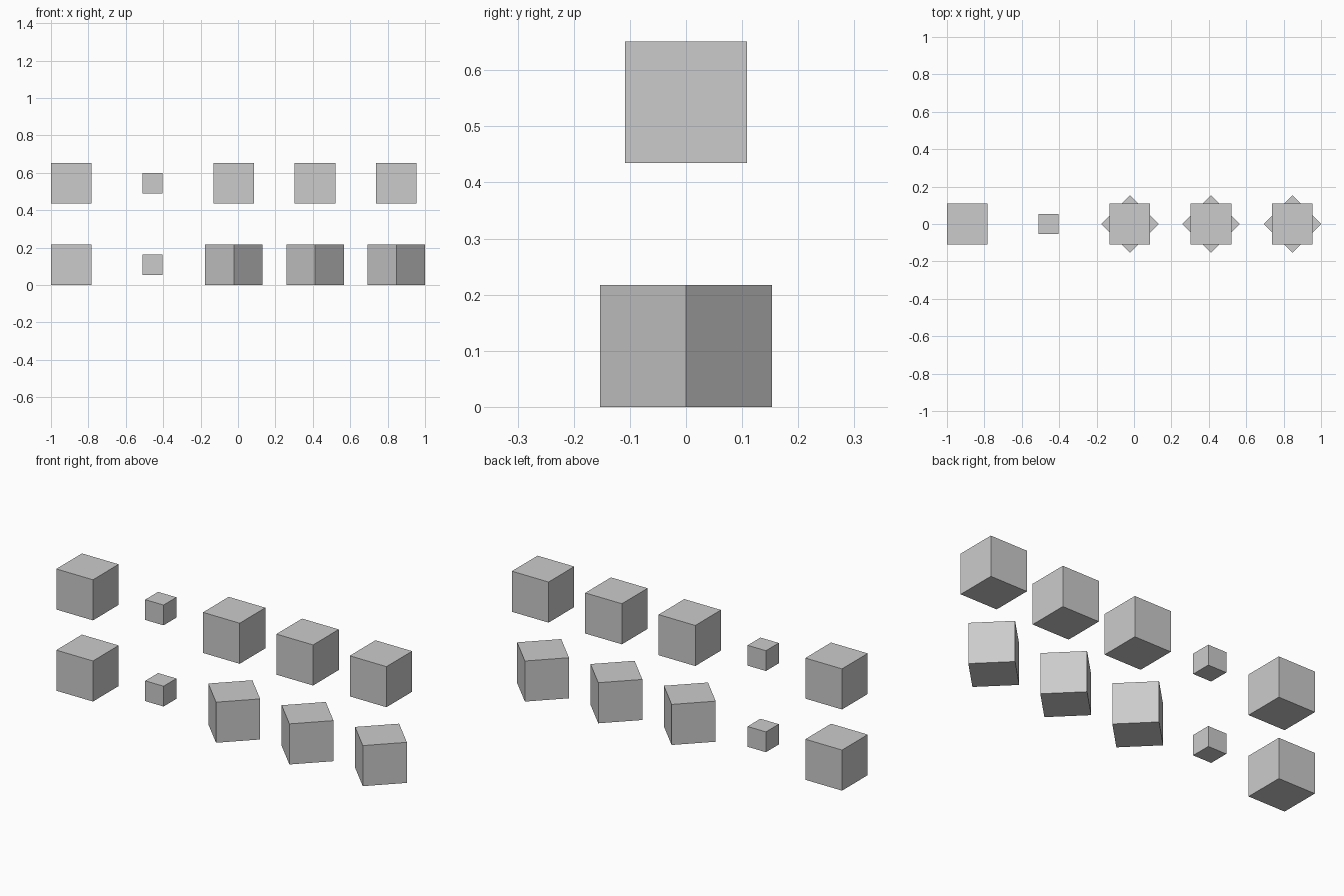
import bpy
from math import radians

if "Cube" in bpy.data.objects:
    bpy.data.objects.remove(bpy.data.objects["Cube"])

# Cube side; columns and rows sit two sides apart, overall width is 2
S = 2 / (8.5 + 0.5 ** 0.5)
X0 = -1 + S / 2


def cube(name, column, row, scale=1.0, turn=0.0):
    bpy.ops.mesh.primitive_cube_add(
        size=S * scale,
        location=(X0 + 2 * S * column, 0, S / 2 + 2 * S * row),
        rotation=(0, 0, radians(turn)))
    bpy.context.object.name = name


for row, label in enumerate(("lower", "upper")):
    # Plain cube and half-size cube at the left
    cube(f"{label}_plain_cube", 0, row)
    cube(f"{label}_small_cube", 1, row, scale=0.5)
    # Three cubes at the right, turned 45 degrees in the lower row
    for i in range(3):
        cube(f"{label}_right_cube_{i + 1}", 2 + i, row, turn=0 if row else 45)
